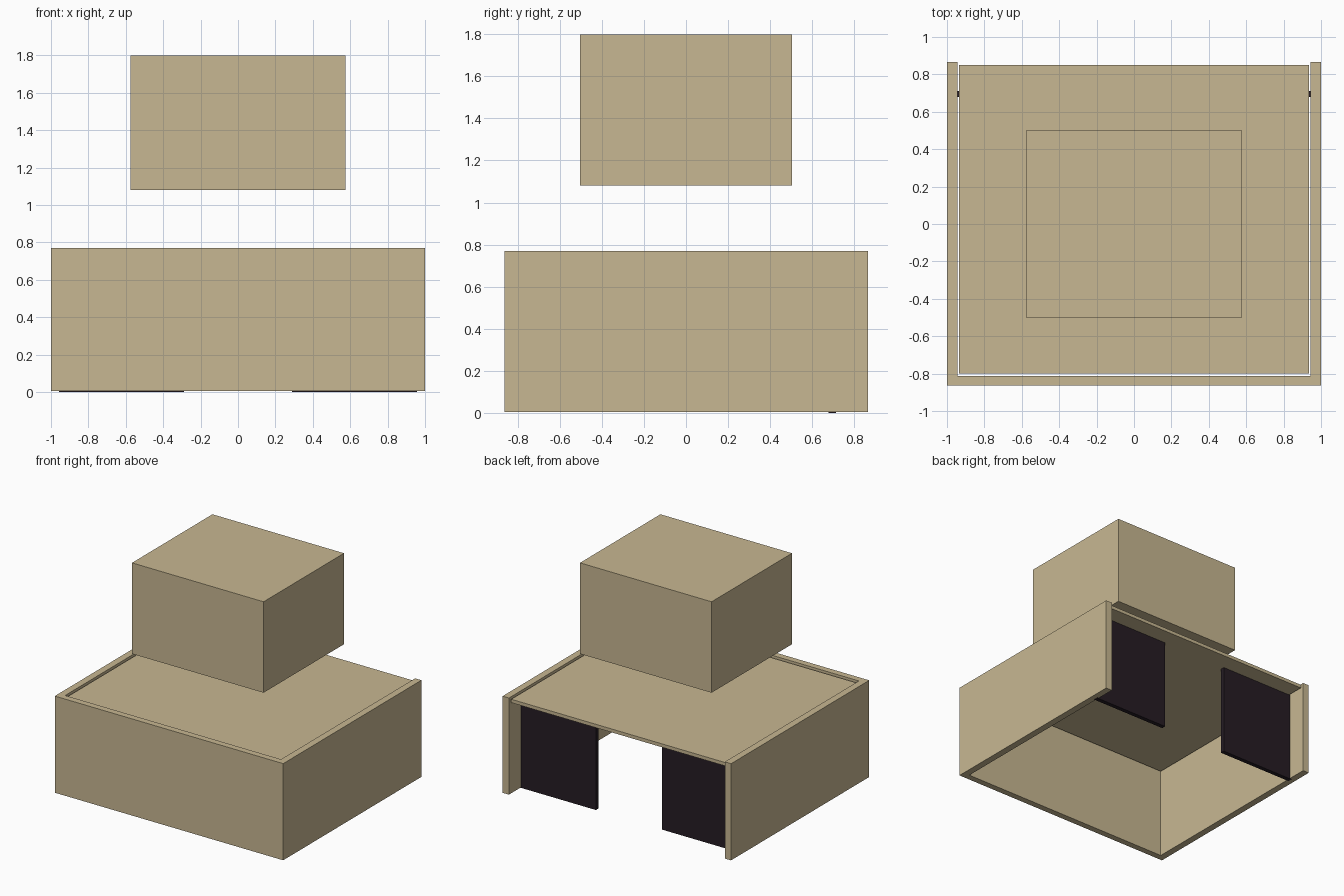
import bpy
import bmesh

cube = bpy.data.objects.get("Cube")
if cube:
    bpy.data.objects.remove(cube, do_unlink=True)


def make_material(name, rgb):
    mat = bpy.data.materials.new(name)
    mat.use_nodes = True
    colour = (*rgb, 1.0)
    mat.diffuse_color = colour
    mat.node_tree.nodes["Principled BSDF"].inputs["Base Color"].default_value = colour
    return mat


def make_prism(name, outline, bottom, top, mat):
    """Extrude a plan outline from bottom to top."""
    bm = bmesh.new()
    base = bm.faces.new([bm.verts.new((x, y, bottom)) for x, y in outline])
    grown = bmesh.ops.extrude_face_region(bm, geom=[base])
    verts = [g for g in grown["geom"] if isinstance(g, bmesh.types.BMVert)]
    bmesh.ops.translate(bm, verts=verts, vec=(0, 0, top - bottom))
    bmesh.ops.recalc_face_normals(bm, faces=bm.faces)
    mesh = bpy.data.meshes.new(name)
    bm.to_mesh(mesh)
    bm.free()
    mesh.materials.append(mat)
    obj = bpy.data.objects.new(name, mesh)
    bpy.context.collection.objects.link(obj)
    return obj


def make_box(name, x, y, z, mat):
    outline = [(x[0], y[0]), (x[1], y[0]), (x[1], y[1]), (x[0], y[1])]
    return make_prism(name, outline, z[0], z[1], mat)


sand = make_material("sand", (0.575, 0.476, 0.287))
dark = make_material("dark plum", (0.019, 0.0116, 0.0176))

# U-shaped wall, open at the back
half = [(0.945, -0.812), (0.945, 0.865), (1.0, 0.865), (1.0, -0.863)]
wall_outline = half + [(-x, y) for x, y in reversed(half)]
make_prism("desk_wall", wall_outline, 0.005, 0.77, sand)

# Desk top, set just inside the wall with a narrow gap
make_box("desk_top", (-0.935, 0.935), (-0.799, 0.85), (0.73, 0.757), sand)

# Upright support panels under the rear of the desk top
for side, sign in (("left", 1), ("right", -1)):
    xs = sorted((sign * 0.29, sign * 0.957))
    make_box(f"{side}_support_panel", xs, (0.678, 0.712), (0.0, 0.735), dark)

# Floating upper block
make_box("upper_block", (-0.576, 0.576), (-0.503, 0.503), (1.08, 1.8), sand)
